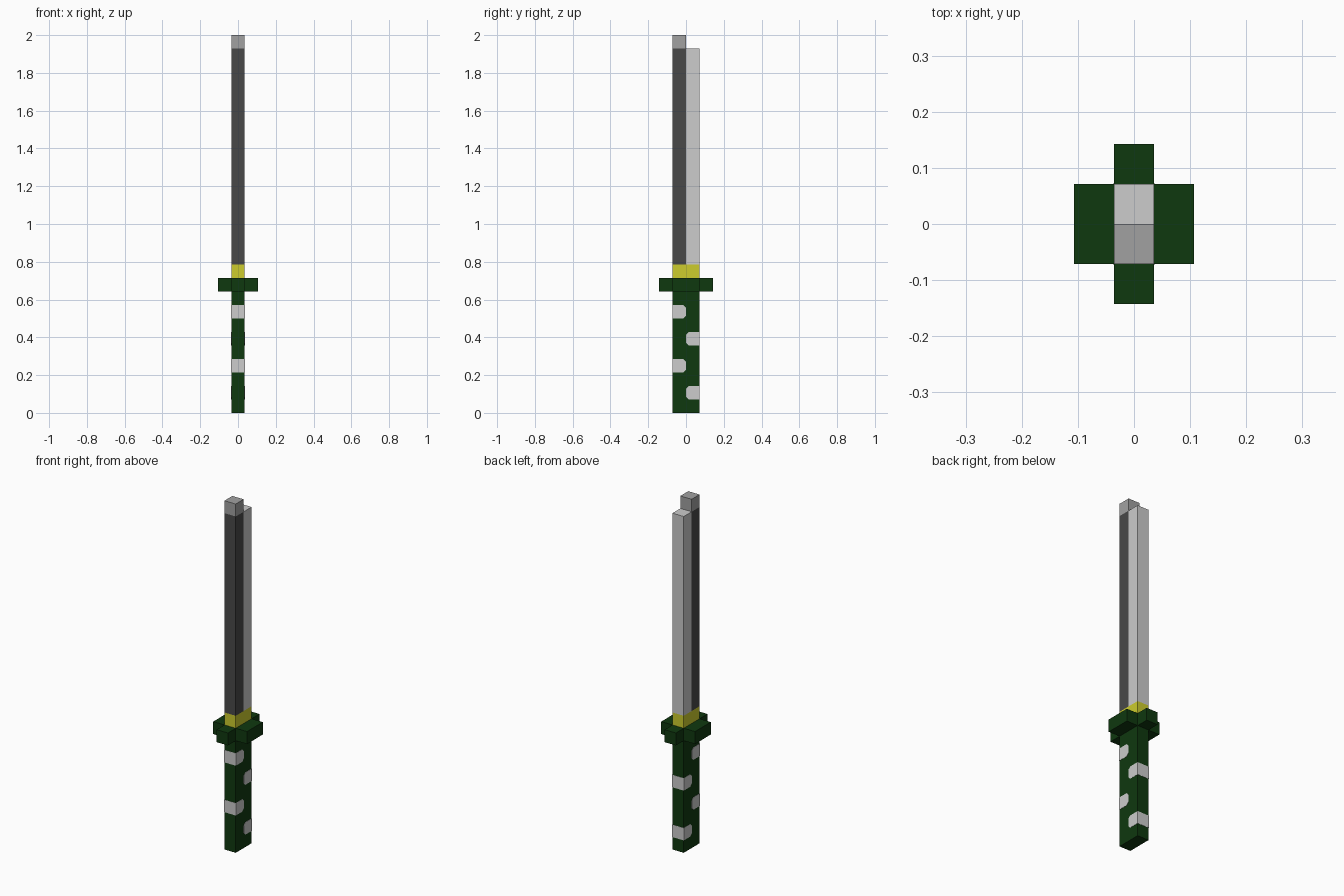
import bpy, bmesh
from mathutils import Vector

old = bpy.data.objects.get("Cube")
if old:
    bpy.data.objects.remove(old, do_unlink=True)

U = 2 / 28          # one block of the design
H = U / 2           # half the blade thickness


def material(name, *rgb):
    color = [(c / 255 / 12.92 if c < 11 else ((c / 255 + 0.055) / 1.055) ** 2.4) for c in rgb] + [1]
    m = bpy.data.materials.new(name)
    m.use_nodes = True
    m.diffuse_color = color
    m.node_tree.nodes["Principled BSDF"].inputs["Base Color"].default_value = color
    return m


green = material("dark green", 15, 56, 15)
light = material("light grey", 204, 204, 204)
mid = material("mid grey", 161, 161, 161)
dark = material("charcoal", 73, 73, 73)
yellow = material("yellow", 204, 204, 45)


def prism(name, outline, offset, mat):
    """Extrude a closed outline along an offset vector."""
    bm = bmesh.new()
    face = bm.faces.new([bm.verts.new(p) for p in outline])
    ext = bmesh.ops.extrude_face_region(bm, geom=[face], use_keep_orig=True)
    verts = [g for g in ext["geom"] if isinstance(g, bmesh.types.BMVert)]
    bmesh.ops.translate(bm, verts=verts, vec=Vector(offset))
    bmesh.ops.recalc_face_normals(bm, faces=bm.faces)
    mesh = bpy.data.meshes.new(name)
    bm.to_mesh(mesh)
    bm.free()
    mesh.materials.append(mat)
    obj = bpy.data.objects.new(name, mesh)
    bpy.context.collection.objects.link(obj)
    return obj


def block(name, y0, y1, z0, z1, mat):
    """Box one block wide; y and z limits in blocks."""
    outline = [(x, y * U, z0 * U) for x, y in ((-H, y0), (H, y0), (H, y1), (-H, y1))]
    return prism(name, outline, (0, 0, (z1 - z0) * U), mat)


# Grip, collar and two-tone blade
block("handle", -1, 1, 0, 9, green)
block("collar", -1, 1, 10, 11, yellow)
block("blade_spine", -1, 0, 11, 27, dark)
block("blade_edge", 0, 1, 11, 27, light)
block("blade_tip", -1, 0, 27, 28, mid)

# Cross-shaped guard
a, b, c, d = H, 3 * H, U, 2 * U
quarter = [(b, c), (a, c), (a, d)]
cross = quarter + [(-x, y) for x, y in reversed(quarter)]
cross += [(-x, -y) for x, y in cross]
prism("guard", [(x, y, 9 * U) for x, y in cross], (0, 0, U), green)

# Wrap patches, alternating front and back, with clipped inner corners
E, K = 0.0012, 0.014
for row, side in ((7, -1), (5, 1), (3, -1), (1, 1)):
    lo, hi = row * U, (row + 1) * U
    shape = [(U + E, lo), (K, lo), (0, lo + K), (0, hi - K), (K, hi), (U + E, hi)]
    prism(f"grip_patch_{row}", [(-H - E, side * y, z) for y, z in shape],
          (2 * (H + E), 0, 0), light)
